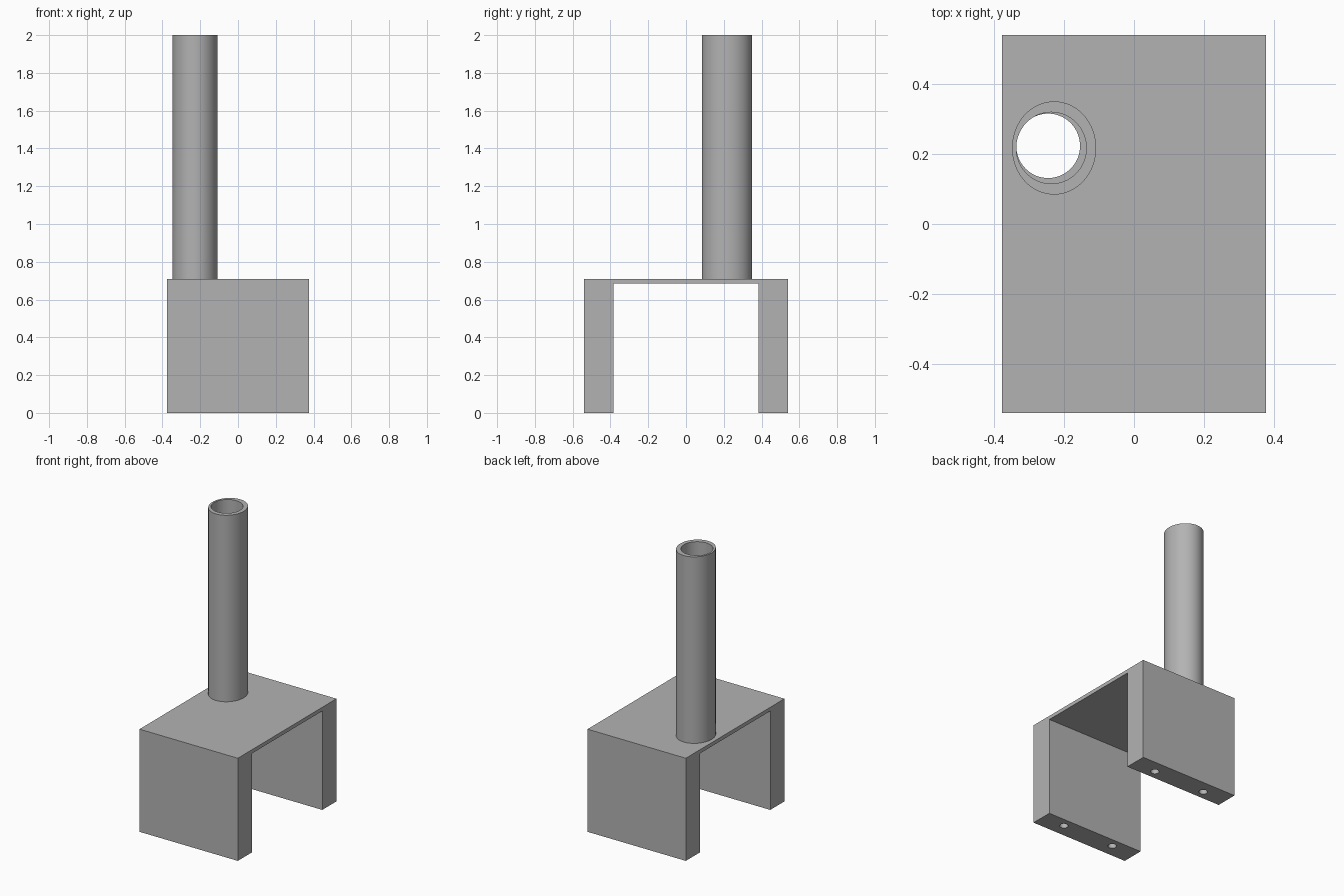
import bpy

if "Cube" in bpy.data.objects:
    bpy.data.objects.remove(bpy.data.objects["Cube"], do_unlink=True)

grey = bpy.data.materials.new("plain_grey")
grey.use_nodes = True
grey.diffuse_color = (0.45, 0.45, 0.45, 1)
grey.node_tree.nodes["Principled BSDF"].inputs["Base Color"].default_value = grey.diffuse_color

WIDTH, DEPTH, DECK_Z, DECK_THICK, LEG_Y = 0.752, 1.078, 0.71, 0.026, 0.384


def finish(obj, name):
    obj.name = name
    obj.data.materials.clear()
    obj.data.materials.append(grey)
    bpy.ops.object.transform_apply(location=False, rotation=False, scale=True)
    return obj


def box(name, size, z0):
    bpy.ops.mesh.primitive_cube_add(size=1, location=(0, 0, z0 + size[2] / 2))
    obj = bpy.context.object
    obj.scale = size
    return finish(obj, name)


def cylinder(name, x, y, z0, z1, rx, ry):
    bpy.ops.mesh.primitive_cylinder_add(vertices=64, radius=1, depth=z1 - z0,
                                        location=(x, y, (z0 + z1) / 2))
    obj = bpy.context.object
    obj.scale = (rx, ry, 1)
    return finish(obj, name)


def cut(target, cutter):
    # Subtract the cutter, then remove it
    mod = target.modifiers.new("cut", "BOOLEAN")
    mod.operation = "DIFFERENCE"
    mod.solver = "EXACT"
    mod.object = cutter
    bpy.context.view_layer.objects.active = target
    bpy.ops.object.modifier_apply(modifier=mod.name)
    bpy.data.objects.remove(cutter, do_unlink=True)


# Bracket: block opened from below into two thick legs and a thin deck
bracket = box("bracket", (WIDTH, DEPTH, DECK_Z), 0)
cut(bracket, box("channel_cutter", (1, 2 * LEG_Y, 1), DECK_Z - DECK_THICK - 1))

# Hole through the deck below the tube
cut(bracket, cylinder("deck_hole_cutter", -0.245, 0.223, 0.6, 0.8, 0.091, 0.092))

# Screw holes in the leg ends
for y in (-0.447, 0.447):
    for x in (-0.195, 0.203):
        cut(bracket, cylinder("screw_hole_cutter", x, y, -0.1, 0.2, 0.027, 0.027))

# Upright tube with a slightly offset bore
tube = cylinder("upright_tube", -0.228, 0.217, DECK_Z, 2, 0.12, 0.133)
cut(tube, cylinder("bore_cutter", -0.236, 0.217, 0.6, 2.1, 0.1, 0.102))

# Smooth the round walls and keep the rims sharp
bpy.ops.object.select_all(action="DESELECT")
for obj in (bracket, tube):
    obj.select_set(True)
bpy.context.view_layer.objects.active = bracket
bpy.ops.object.shade_smooth_by_angle(angle=0.52)
